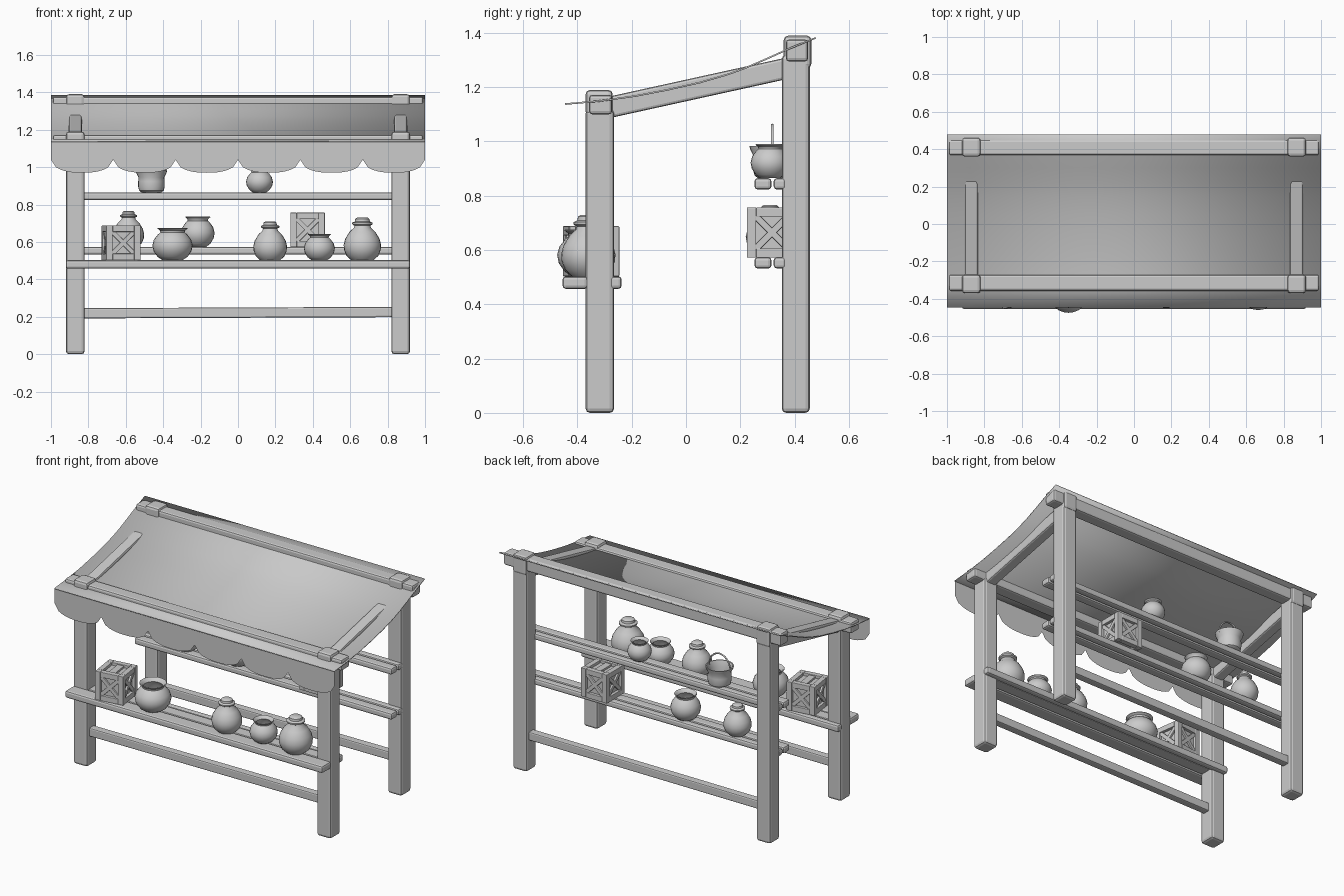
import bpy, bmesh, math
from mathutils import Vector, Matrix

cube = bpy.data.objects.get("Cube")
if cube:
    bpy.data.objects.remove(cube, do_unlink=True)

grey = bpy.data.materials.new("plain_grey")
grey.use_nodes = True
grey.diffuse_color = (0.6, 0.6, 0.6, 1)
grey.node_tree.nodes["Principled BSDF"].inputs["Base Color"].default_value = (0.6, 0.6, 0.6, 1)


def finish(name, bm, loc=(0, 0, 0), turn=0, smooth=False, bevel=0, closed=True):
    if closed:
        bmesh.ops.recalc_face_normals(bm, faces=bm.faces)
    mesh = bpy.data.meshes.new(name)
    bm.to_mesh(mesh)
    bm.free()
    mesh.materials.append(grey)
    obj = bpy.data.objects.new(name, mesh)
    bpy.context.collection.objects.link(obj)
    obj.location = loc
    obj.rotation_euler.z = turn
    if bevel:
        mod = obj.modifiers.new("chamfer", 'BEVEL')
        mod.width = bevel
        mod.segments = 2
    if smooth:
        bpy.ops.object.select_all(action='DESELECT')
        obj.select_set(True)
        bpy.context.view_layer.objects.active = obj
        bpy.ops.object.shade_smooth_by_angle(angle=math.radians(40))
    return obj


def add_box(bm, centre, size, rot=Matrix()):
    m = Matrix.Translation(centre) @ rot @ Matrix.Diagonal((*size, 1))
    bmesh.ops.create_cube(bm, size=1, matrix=m)


def span_box(name, x, y, z, bevel=0.012):
    """Box from three (low, high) ranges."""
    bm = bmesh.new()
    add_box(bm, [(a + b) / 2 for a, b in (x, y, z)], [b - a for a, b in (x, y, z)])
    return finish(name, bm, bevel=bevel)


def lathe(name, profile, loc, radius, height):
    bm = bmesh.new()
    verts = [bm.verts.new((r * radius, 0, z * height)) for r, z in profile]
    edges = [bm.edges.new(pair) for pair in zip(verts, verts[1:])]
    bmesh.ops.spin(bm, geom=verts + edges, axis=(0, 0, 1), cent=(0, 0, 0),
                   angle=math.tau, steps=24)
    bmesh.ops.remove_doubles(bm, verts=bm.verts, dist=0.0002)
    return finish(name, bm, loc, smooth=True)


# Posts, cap blocks and rafters on each side
for side, label in ((-1, "right"), (1, "left")):
    cx = side * 0.87
    px = (cx - 0.05, cx + 0.05)
    span_box(f"front_post_{label}", px, (-0.37, -0.265), (0, 1.12), 0.016)
    span_box(f"back_post_{label}", px, (0.353, 0.456), (0, 1.32), 0.016)
    span_box(f"front_cap_{label}", px, (-0.37, -0.27), (1.095, 1.19), 0.016)
    span_box(f"back_cap_{label}", px, (0.36, 0.462), (1.27, 1.39), 0.016)
    a, b = Vector((cx, -0.3, 1.122)), Vector((cx, 0.4, 1.276))
    bm = bmesh.new()
    slope = math.atan2(b.z - a.z, b.y - a.y)
    add_box(bm, (a + b) / 2, (0.07, (b - a).length, 0.078), Matrix.Rotation(slope, 4, 'X'))
    finish(f"rafter_{label}", bm, bevel=0.01)

# Long beams, shelf slats and stretchers
span_box("front_beam", (-0.99, 0.99), (-0.357, -0.272), (1.1, 1.172))
span_box("back_beam", (-0.99, 0.99), (0.368, 0.45), (1.295, 1.376))
span_box("front_shelf_plank", (-0.92, 0.92), (-0.455, -0.362), (0.457, 0.503))
span_box("front_shelf_middle", (-0.82, 0.82), (-0.357, -0.285), (0.462, 0.503), 0.006)
span_box("front_shelf_inner", (-0.92, 0.92), (-0.28, -0.237), (0.457, 0.503))
for level, z in (("lower", 0.532), ("upper", 0.823)):
    for row, y in (("inner", (0.252, 0.315)), ("outer", (0.323, 0.37))):
        span_box(f"{level}_shelf_{row}", (-0.92, 0.92), y, (z, z + 0.042))
for where, y in (("front", -0.32), ("back", 0.405)):
    bm = bmesh.new()
    add_box(bm, (0, y, 0.222), (1.68, 0.05, 0.055), Matrix.Rotation(-0.004, 4, 'Y'))
    finish(f"{where}_stretcher", bm, bevel=0.008)

# Sagging cloth canopy
sag = [(-0.445, 1.138), (-0.32, 1.149), (-0.19, 1.167), (-0.07, 1.19), (0.05, 1.217),
       (0.15, 1.246), (0.217, 1.27), (0.3, 1.306), (0.38, 1.342), (0.478, 1.382)]
bm = bmesh.new()
rows = [[bm.verts.new((x, y, z)) for x in (-1, 1)] for y, z in sag]
for p, q in zip(rows, rows[1:]):
    bm.faces.new((p[0], p[1], q[1], q[0]))
canopy = finish("canopy", bm, smooth=True, closed=False)
thick = canopy.modifiers.new("thickness", 'SOLIDIFY')
thick.thickness = 0.006
thick.offset = 0

# Scalloped valance: six arcs along the front edge
bm = bmesh.new()
steps, width = 12, 1 / 3
prev = None
for s in range(6):
    for i in range(steps + 1):
        t = -1 + 2 * i / steps
        x = -1 + width * (s + i / steps)
        z = 1.04 - 0.07 * math.sqrt(max(0, 1 - abs(t) ** 2.4))
        pair = (bm.verts.new((x, -0.443, z)), bm.verts.new((x, -0.443, 1.138)))
        if prev and i:
            bm.faces.new((prev[0], pair[0], pair[1], prev[1]))
        prev = pair
bmesh.ops.remove_doubles(bm, verts=bm.verts, dist=0.0002)
finish("valance", bm, closed=False)

# Vessel profiles: radius and height as fractions
POT = [(0, 0), (0.5, 0), (0.74, 0.1), (0.94, 0.28), (1, 0.46), (0.92, 0.64), (0.72, 0.8),
       (0.6, 0.86), (0.62, 0.92), (0.75, 0.98), (0.73, 1), (0.62, 0.97), (0.52, 0.88),
       (0.7, 0.7), (0.8, 0.4), (0.5, 0.1), (0, 0.08)]
JUG = [(0, 0), (0.6, 0), (0.85, 0.1), (0.98, 0.24), (1, 0.36), (0.92, 0.5), (0.7, 0.66),
       (0.46, 0.76), (0.42, 0.81), (0.54, 0.84), (0.55, 0.88), (0.4, 0.91), (0.38, 0.97),
       (0.28, 1), (0, 1)]
BUCKET = [(0, 0), (0.62, 0), (0.78, 0.08), (0.84, 0.25), (0.84, 0.5), (0.82, 0.68),
          (0.97, 0.9), (1, 1), (0.92, 1), (0.76, 0.7), (0.76, 0.15), (0, 0.1)]

lathe("front_wide_pot", POT, (-0.35, -0.367, 0.503), 0.108, 0.172)
lathe("front_small_pot", POT, (0.435, -0.36, 0.503), 0.083, 0.14)
lathe("front_slim_jug", JUG, (0.172, -0.36, 0.503), 0.09, 0.207)
lathe("front_round_jug", JUG, (0.665, -0.36, 0.503), 0.1, 0.227)
lathe("back_jug", JUG, (-0.585, 0.31, 0.574), 0.083, 0.192)
lathe("back_pot", POT, (-0.215, 0.31, 0.574), 0.09, 0.162)
lathe("upper_pot", POT, (0.115, 0.31, 0.865), 0.072, 0.125)
lathe("bucket", BUCKET, (-0.463, 0.318, 0.865), 0.084, 0.118)

# Bucket handle: arched wire
curve = bpy.data.curves.new("bucket_handle", 'CURVE')
curve.dimensions = '3D'
curve.bevel_depth = 0.005
curve.bevel_resolution = 2
line = curve.splines.new('POLY')
line.points.add(12)
for i, p in enumerate(line.points):
    a = math.pi * i / 12
    p.co = (-0.463 + 0.077 * math.cos(a), 0.318, 0.965 + 0.096 * math.sin(a), 1)
curve.materials.append(grey)
bpy.context.collection.objects.link(bpy.data.objects.new("bucket_handle", curve))


def crate(name, loc, turn, s=0.185, board=0.034):
    """Framed box with crossed braces on the sides and slats on top."""
    bm = bmesh.new()
    h = s / 2
    e = h - board / 2
    add_box(bm, (0, 0, h), [s - 0.036] * 3)
    for u in (-e, e):
        for v in (-e, e):
            add_box(bm, (u, v, h), (board, board, s))
            add_box(bm, (0, u, h + v), (s - 2 * board, board, board))
            add_box(bm, (u, 0, h + v), (board, s - 2 * board, board))
    for k in range(4):
        spin = Matrix.Rotation(k * math.pi / 2, 4, 'Z')
        for tilt in (-1, 1):
            rot = spin @ Matrix.Rotation(tilt * math.pi / 4, 4, 'Y')
            add_box(bm, spin @ Vector((0, -h + 0.013, h)), (s, 0.014, 0.024), rot)
    add_box(bm, (0, 0, s - 0.012), (0.045, s - 2 * board, 0.014))
    finish(name, bm, loc, turn, bevel=0.003)


crate("front_crate", (-0.625, -0.35, 0.503), math.radians(8))
crate("back_crate", (0.372, 0.317, 0.572), 0)
